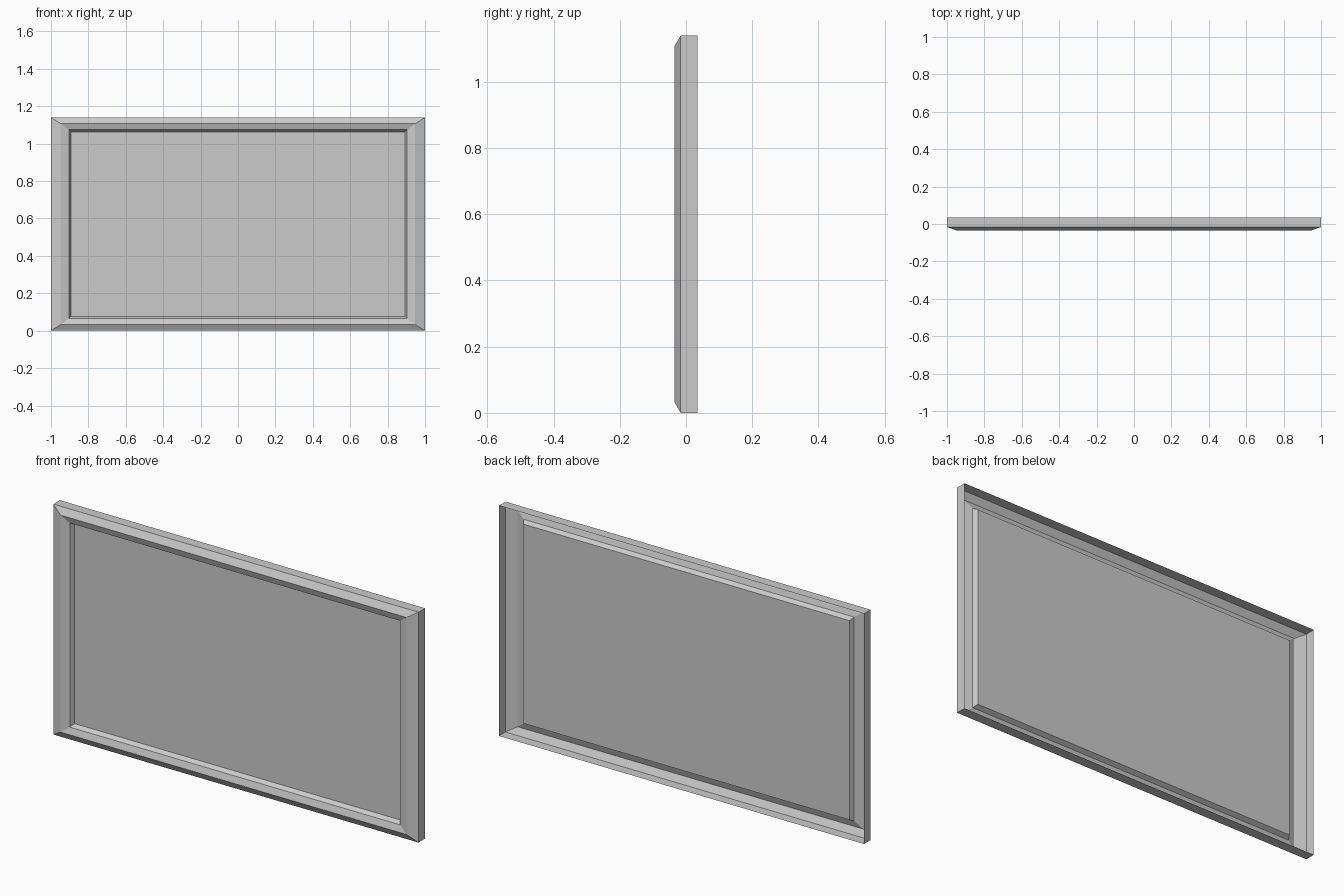
import bpy, bmesh

if "Cube" in bpy.data.objects:
    bpy.data.objects.remove(bpy.data.objects["Cube"])

W, H = 1.0, 1.14  # half width, full height


def rectangular_shell(name, profile, panel=False):
    """Sweep (side inset, top/bottom inset, depth) steps around a rectangle."""
    bm = bmesh.new()
    rings = []
    for ix, iz, y in profile:
        x, z0, z1 = W - ix, iz, H - iz
        rings.append([bm.verts.new(p) for p in
                      ((-x, y, z0), (x, y, z0), (x, y, z1), (-x, y, z1))])
    for a, b in zip(rings, rings[1:]):
        for i in range(4):
            j = (i + 1) % 4
            bm.faces.new((a[i], a[j], b[j], b[i]))
    if panel:
        bm.faces.new(rings[-1])
    mesh = bpy.data.meshes.new(name)
    bm.to_mesh(mesh)
    bm.free()
    obj = bpy.data.objects.new(name, mesh)
    bpy.context.collection.objects.link(obj)
    return obj


# Open-backed frame: outer wall, chamfer, sloped inner band, step and panel
rectangular_shell("framed_panel", [
    (0.0, 0.0, 0.035),
    (0.0, 0.0, -0.016),
    (0.053, 0.033, -0.035),
    (0.096, 0.065, -0.024),
    (0.107, 0.077, -0.002),
], panel=True)
